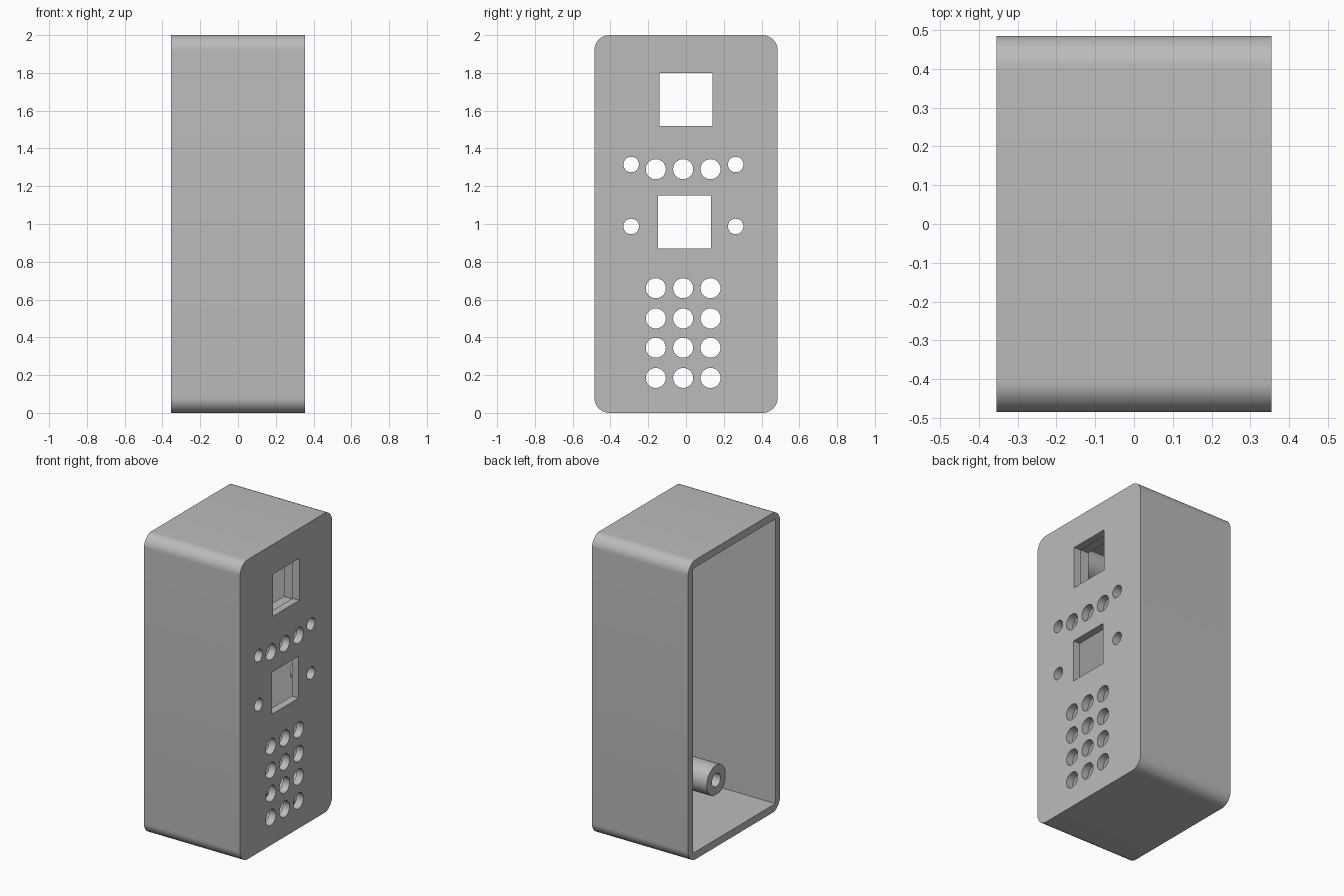
import bpy, bmesh, math
from mathutils import Matrix

cube = bpy.data.objects.get("Cube")
if cube:
    bpy.data.objects.remove(cube, do_unlink=True)

# Single plastic colour
grey = bpy.data.materials.new("grey plastic")
grey.use_nodes = True
grey.diffuse_color = (0.5, 0.5, 0.5, 1)
grey.node_tree.nodes["Principled BSDF"].inputs["Base Color"].default_value = (0.5, 0.5, 0.5, 1)

HALF_X, HALF_Y, HEIGHT = 0.355, 0.485, 2.0
WALL = 0.05
BACK = HALF_X - WALL          # inner side of the panel


def circle(y, z, r, n=40):
    return [(y + r * math.cos(math.tau * i / n), z + r * math.sin(math.tau * i / n))
            for i in range(n)]


def rect(y, z, hy, hz):
    return [(y - hy, z - hz), (y + hy, z - hz), (y + hy, z + hz), (y - hy, z + hz)]


def rounded_rect(y, z, hy, hz, r, n=12):
    pts = []
    for k, (sy, sz) in enumerate([(1, 1), (-1, 1), (-1, -1), (1, -1)]):
        for i in range(n + 1):
            a = math.pi / 2 * (k + i / n)
            pts.append((y + sy * (hy - r) + r * math.cos(a),
                        z + sz * (hz - r) + r * math.sin(a)))
    return pts


def extrude_x(name, loops, x0, x1):
    """Fill an outline with holes in the y-z plane and extrude it along x."""
    curve = bpy.data.curves.new(name + " outline", 'CURVE')
    curve.dimensions = '2D'
    curve.fill_mode = 'BOTH'
    curve.extrude = (x1 - x0) / 2
    for loop in loops:
        spline = curve.splines.new('POLY')
        spline.points.add(len(loop) - 1)
        for p, (y, z) in zip(spline.points, loop):
            p.co = (y, z, 0, 1)
        spline.use_cyclic_u = True
    temp = bpy.data.objects.new(name + " outline", curve)
    bpy.context.collection.objects.link(temp)
    deps = bpy.context.evaluated_depsgraph_get()
    mesh = bpy.data.meshes.new_from_object(temp.evaluated_get(deps))
    bpy.data.objects.remove(temp, do_unlink=True)
    bpy.data.curves.remove(curve)

    bm = bmesh.new()
    bm.from_mesh(mesh)
    bmesh.ops.remove_doubles(bm, verts=bm.verts, dist=1e-5)
    turn = Matrix(((0, 0, 1, (x0 + x1) / 2), (1, 0, 0, 0), (0, 1, 0, 0), (0, 0, 0, 1)))
    bmesh.ops.transform(bm, matrix=turn, verts=bm.verts)
    bmesh.ops.recalc_face_normals(bm, faces=bm.faces)
    for f in bm.faces:
        f.smooth = True
        f.material_index = 0
    bm.to_mesh(mesh)
    bm.free()
    mesh.set_sharp_from_angle(angle=math.radians(30))
    mesh.materials.clear()
    mesh.materials.append(grey)
    mesh.name = name
    obj = bpy.data.objects.new(name, mesh)
    bpy.context.collection.objects.link(obj)
    return obj


outline = rounded_rect(0, HEIGHT / 2, HALF_Y, HEIGHT / 2, 0.08)

# Side walls, open at the back
inside = rect(0, HEIGHT / 2, HALF_Y - WALL, HEIGHT / 2 - WALL)
extrude_x("side_walls", [outline, inside], -HALF_X, BACK)

# Panel with windows, button holes and screw holes
columns = (-0.16, -0.015, 0.13)
rows = (0.185, 0.345, 0.5, 0.66, 1.29)
buttons = [circle(y, z, 0.053) for y in columns for z in rows]
screws = [(y, z) for y in (-0.29, 0.263) for z in (0.987, 1.315)]
screw_holes = [circle(y, z, 0.041) for y, z in screws]
upper_window = rect(0, 1.66, 0.14, 0.14)
lower_window = rect(-0.007, 1.01, 0.14, 0.14)
extrude_x("panel", [outline, upper_window, lower_window] + buttons + screw_holes, BACK, HALF_X)

# Frame behind the upper window
extrude_x("window_frame", [rect(0, 1.66, 0.19, 0.19), rect(0, 1.66, 0.15, 0.15)],
          BACK - 0.07, BACK)

# Short tubes behind the screw holes
for i, (y, z) in enumerate(screws):
    extrude_x(f"screw_tube_{i + 1}", [circle(y, z, 0.065), circle(y, z, 0.041)],
              BACK - 0.06, BACK)

# Long mounting posts in the four corners
for side, y in (("right", -0.34), ("left", 0.34)):
    for level, z in (("lower", 0.145), ("upper", HEIGHT - 0.145)):
        extrude_x(f"{level}_{side}_post", [circle(y, z, 0.1), circle(y, z, 0.045)], 0.015, BACK)
